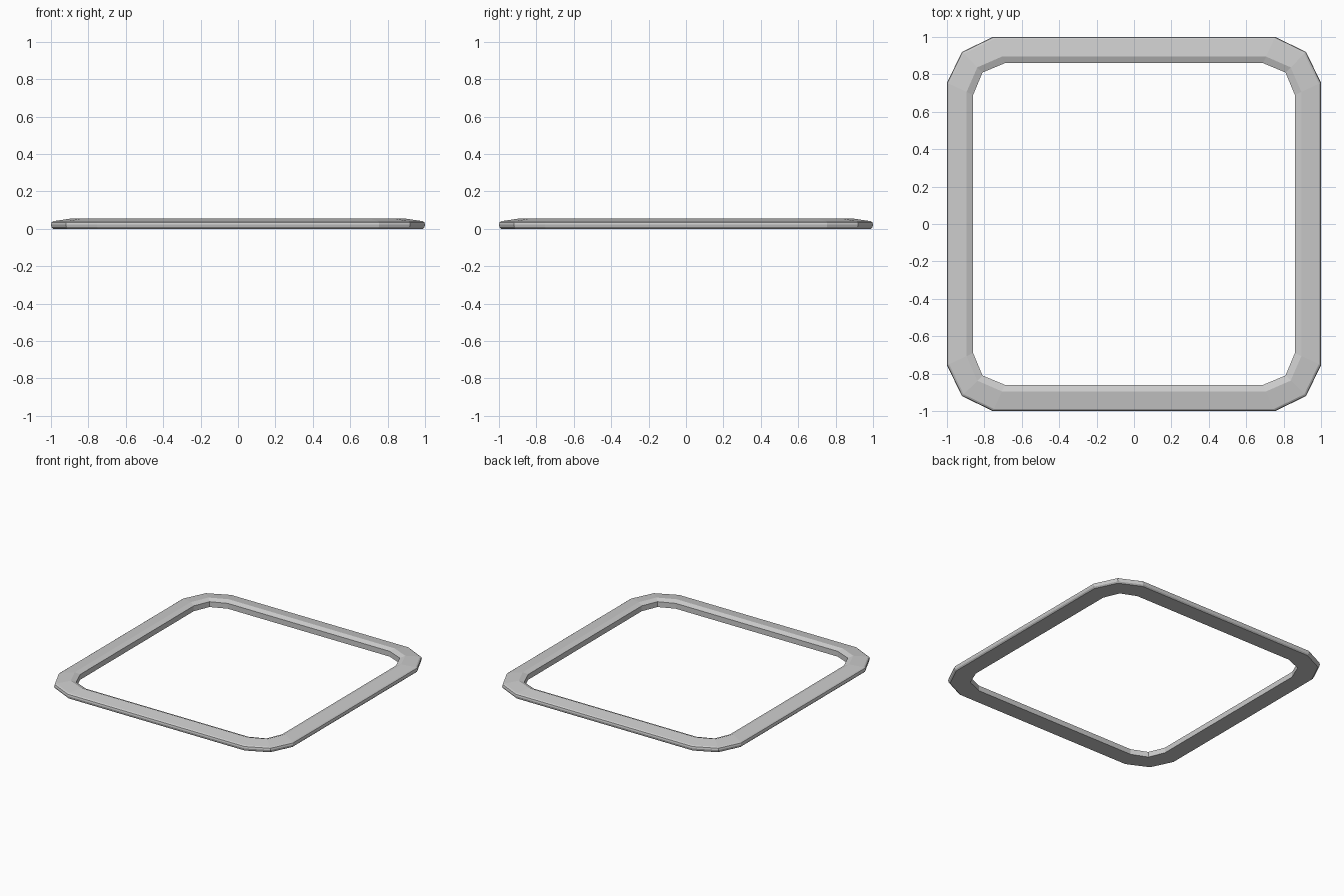
import bpy, bmesh

if "Cube" in bpy.data.objects:
    bpy.data.objects.remove(bpy.data.objects["Cube"])

# Cross-section of the rim: (inset from the outer edge, height)
PROFILE = [(0.0, 0.022), (0.003, 0.035), (0.012, 0.041), (0.105, 0.055),
           (0.14, 0.041), (0.14, 0.0), (0.012, 0.0), (0.003, 0.009)]


def outline(inset):
    """Twelve-sided chamfered square, pulled in by inset."""
    t = inset / 0.14
    side, corner, end = 1 - inset, 0.92 - 0.11 * t, 0.755 - 0.065 * t
    pts = []
    x_axis, y_axis = (1, 0), (0, 1)
    for _ in range(4):
        for u, v in ((side, end), (corner, corner), (end, side)):
            pts.append((u * x_axis[0] + v * y_axis[0],
                        u * x_axis[1] + v * y_axis[1]))
        x_axis, y_axis = y_axis, (-x_axis[0], -x_axis[1])
    return pts


# Sweep the section round the outline
bm = bmesh.new()
rings = [[bm.verts.new((x, y, z)) for x, y in outline(d)] for d, z in PROFILE]
for k, ring in enumerate(rings):
    nxt = rings[(k + 1) % len(rings)]
    for i in range(12):
        j = (i + 1) % 12
        bm.faces.new((ring[i], ring[j], nxt[j], nxt[i]))
bmesh.ops.recalc_face_normals(bm, faces=bm.faces)
mesh = bpy.data.meshes.new("square_rim")
bm.to_mesh(mesh)
bm.free()

rim = bpy.data.objects.new("square_rim", mesh)
bpy.context.collection.objects.link(rim)
